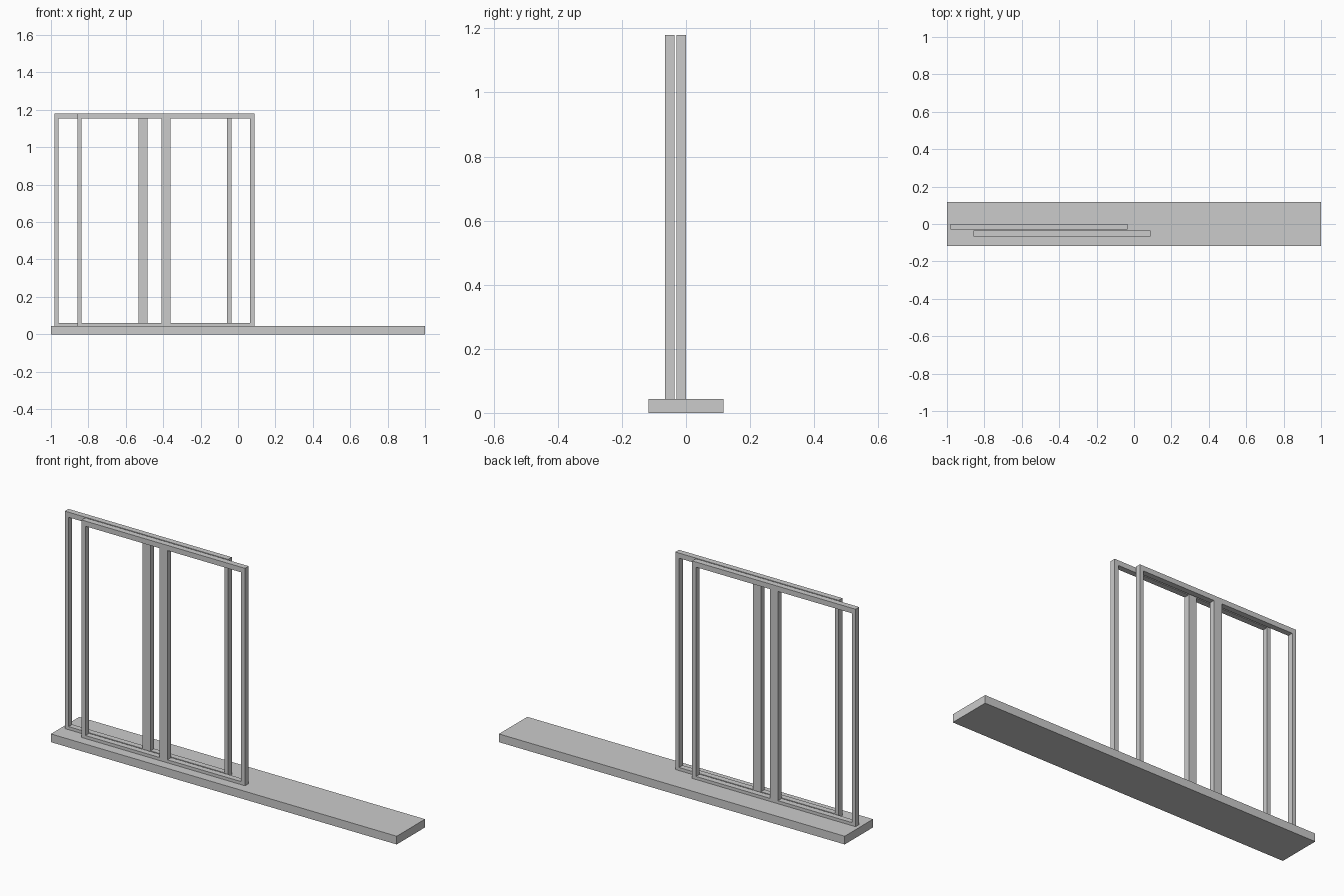
import bpy, bmesh
from mathutils import Vector

if "Cube" in bpy.data.objects:
    bpy.data.objects.remove(bpy.data.objects["Cube"])

BASE_H = 0.043      # top of the sill
TOP = 1.18
WIDTH = 0.945       # sash width
DEPTH = 0.03
STILE, MULLION = 0.022, 0.047
TOP_RAIL, BOTTOM_RAIL = 0.027, 0.016


def finish(name, bm):
    bmesh.ops.recalc_face_normals(bm, faces=bm.faces)
    me = bpy.data.meshes.new(name)
    bm.to_mesh(me)
    bm.free()
    ob = bpy.data.objects.new(name, me)
    bpy.context.collection.objects.link(ob)
    return ob


def sill():
    bm = bmesh.new()
    bmesh.ops.create_cube(bm, size=1)
    bmesh.ops.scale(bm, vec=(2, 0.234, BASE_H), verts=bm.verts)
    bmesh.ops.translate(bm, vec=(0, 0, BASE_H / 2), verts=bm.verts)
    return finish("sill", bm)


def sash(name, x_left, y_front):
    """Flat frame with two tall openings, extruded to its depth."""
    mid = WIDTH / 2
    xs = [0, STILE, mid - MULLION / 2, mid + MULLION / 2, WIDTH - STILE, WIDTH]
    zs = [BASE_H, BASE_H + BOTTOM_RAIL, TOP - TOP_RAIL, TOP]
    bm = bmesh.new()
    v = [[bm.verts.new((x_left + x, y_front, z)) for z in zs] for x in xs]
    for i in range(5):
        for j in range(3):
            if j == 1 and i in (1, 3):      # the two openings
                continue
            bm.faces.new((v[i][j], v[i + 1][j], v[i + 1][j + 1], v[i][j + 1]))
    ext = bmesh.ops.extrude_face_region(bm, geom=bm.faces[:], use_keep_orig=True)
    moved = [g for g in ext["geom"] if isinstance(g, bmesh.types.BMVert)]
    bmesh.ops.translate(bm, vec=Vector((0, DEPTH, 0)), verts=moved)
    return finish(name, bm)


sill()
# Two sliding sashes, offset along the sill
sash("back_sash", -0.981, -0.03)
sash("front_sash", -0.858, -0.066)
